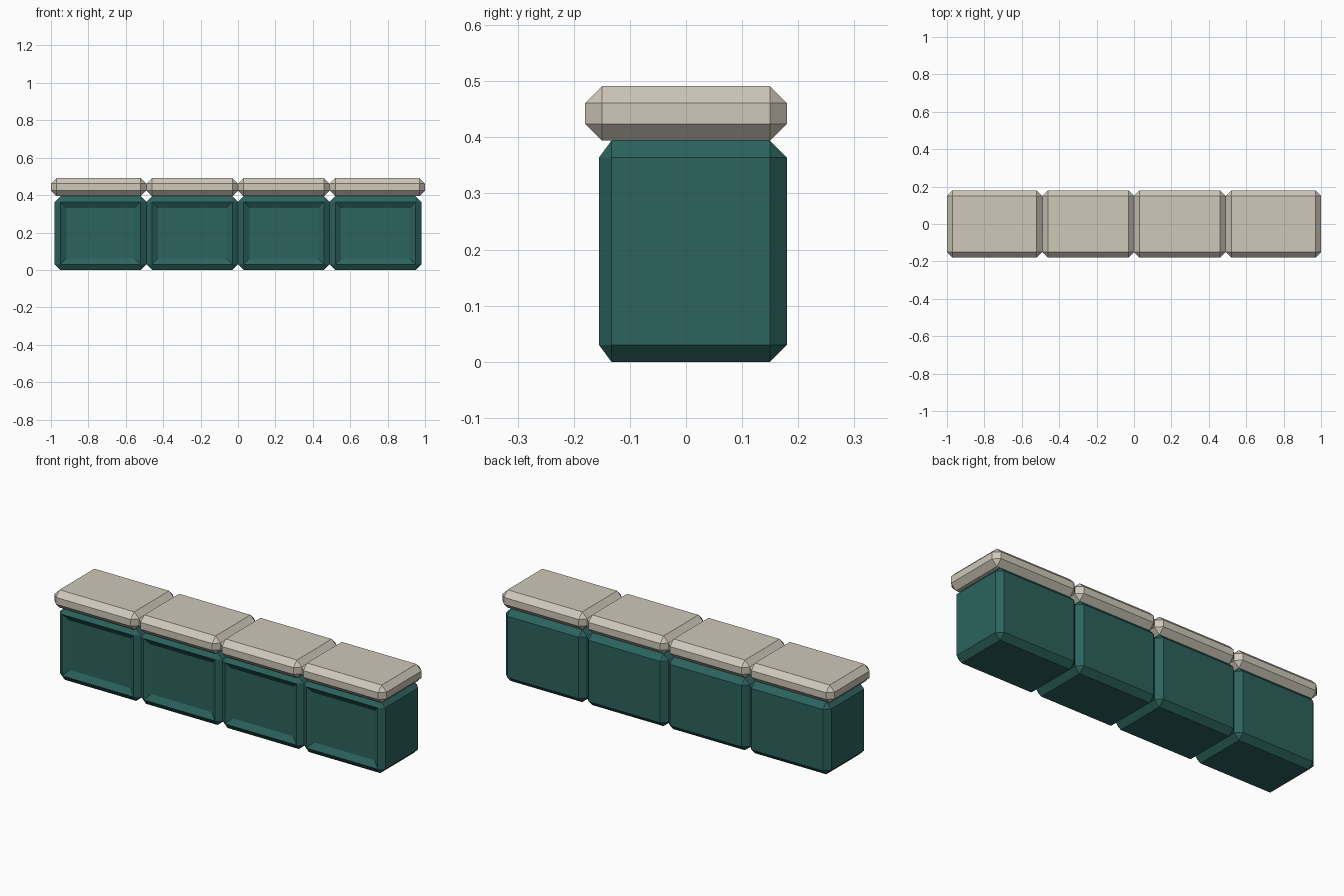
import bpy, bmesh
from mathutils import Vector

if "Cube" in bpy.data.objects:
    bpy.data.objects.remove(bpy.data.objects["Cube"])


def material(name, color):
    m = bpy.data.materials.new(name)
    m.diffuse_color = (*color, 1)
    m.use_nodes = True
    m.node_tree.nodes["Principled BSDF"].inputs["Base Color"].default_value = m.diffuse_color
    return m


teal = material("teal_paint", (0.025, 0.125, 0.11))
stone = material("pale_stone", (0.62, 0.58, 0.49))

CH = 0.03      # chamfer width
Z_JOIN = 0.394  # worktop sits on the cabinet here


def chamfered_box(lo, hi):
    """Box between two corners with every edge chamfered once."""
    lo, hi = Vector(lo), Vector(hi)
    bm = bmesh.new()
    bmesh.ops.create_cube(bm, size=1)
    for v in bm.verts:
        v.co = Vector([(a + b) / 2 + c * (b - a) for a, b, c in zip(lo, hi, v.co)])
    bmesh.ops.bevel(bm, geom=bm.edges[:], offset=CH, segments=1,
                    affect='EDGES', profile=0.5)
    return bm


def finish(bm, name, mat):
    bmesh.ops.recalc_face_normals(bm, faces=bm.faces[:])
    me = bpy.data.meshes.new(name)
    bm.to_mesh(me)
    bm.free()
    me.materials.append(mat)
    ob = bpy.data.objects.new(name, me)
    bpy.context.collection.objects.link(ob)


def cabinet(x0, x1, name):
    bm = chamfered_box((x0, -0.155, 0), (x1, 0.18, Z_JOIN))
    # shallower chamfer around the front
    for v in bm.verts:
        if abs(v.co.y + 0.125) < 0.005:
            v.co.y = -0.133
    # sunken door panel
    bm.normal_update()
    front = min(bm.faces, key=lambda f: f.calc_center_median().y)
    bmesh.ops.inset_region(bm, faces=[front], thickness=0.032,
                           depth=0, use_even_offset=True)
    for v in front.verts:
        v.co.y += 0.02
    finish(bm, name, teal)


# Four units side by side; the end worktops overhang slightly
edges = [-0.98, -0.49, 0, 0.49, 0.98]
for i, (x0, x1) in enumerate(zip(edges, edges[1:]), 1):
    cabinet(x0, x1, f"cabinet_{i}")
    t0 = -1 if i == 1 else x0
    t1 = 1 if i == 4 else x1
    finish(chamfered_box((t0, -0.18, Z_JOIN), (t1, 0.18, 0.491)),
           f"worktop_{i}", stone)
